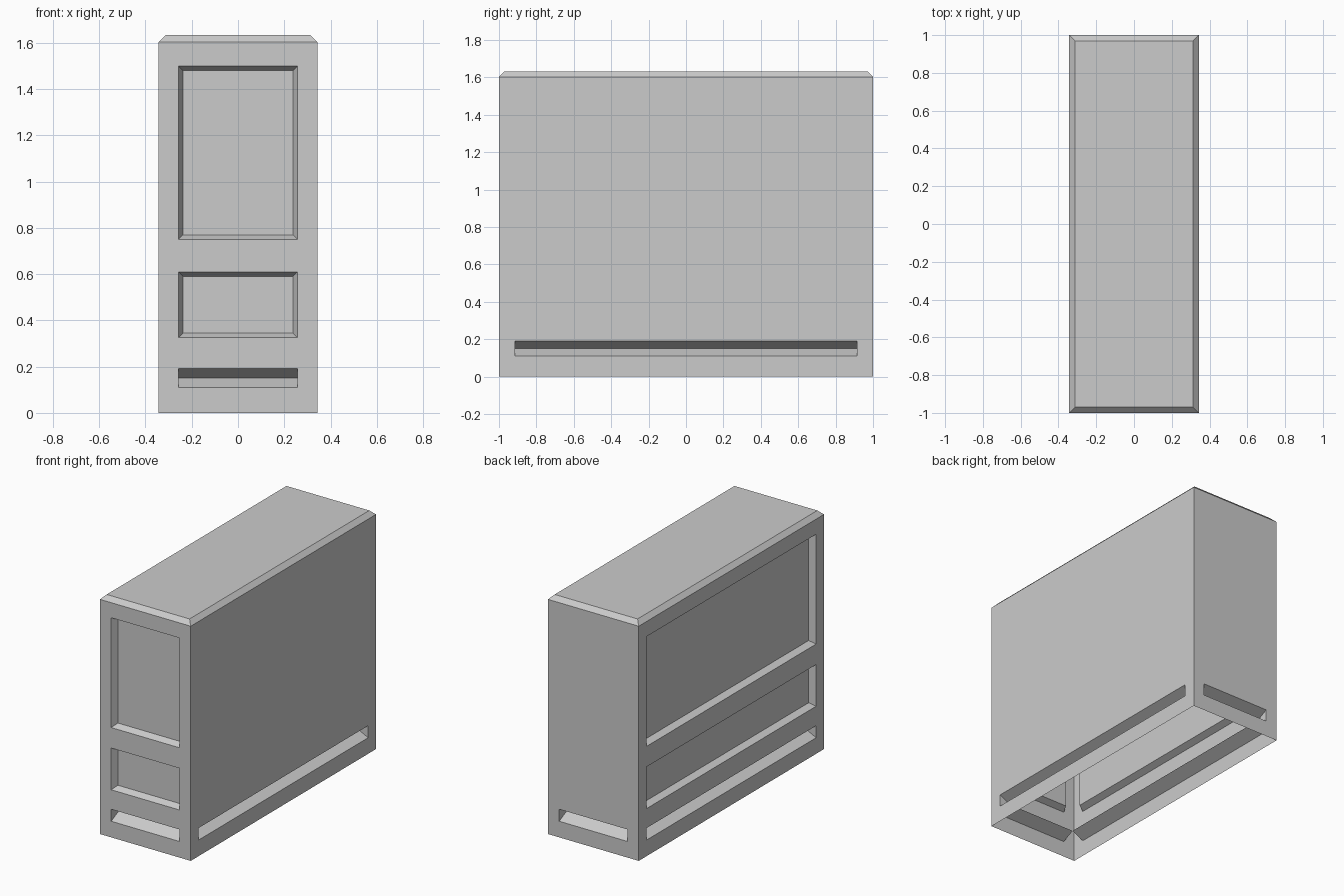
import bpy, bmesh, math
from mathutils import Matrix, Vector

if "Cube" in bpy.data.objects:
    bpy.data.objects.remove(bpy.data.objects["Cube"])

HX, HY = 0.343, 1.0          # half width and half length
EAVE, TOP, CHAMFER = 1.603, 1.633, 0.03
MARGIN = 0.085               # border left around every recess
GROOVE = (0.11, 0.192)
PANELS = [(0.325, 0.61), (0.75, 1.50)]
BEVEL, PANEL_DEPTH = 0.02, 0.043

bm = bmesh.new()


def add_wall(angle, half, dist, panels):
    """One thin wall with a V groove near the floor and bevelled recessed panels."""
    rot = Matrix.Rotation(math.radians(angle), 3, 'Z')

    def face(*pts):
        bm.faces.new([bm.verts.new(rot @ Vector((u, d - dist, z))) for u, d, z in pts])

    def rect(u0, u1, z0, z1):
        face((u0, 0, z0), (u1, 0, z0), (u1, 0, z1), (u0, 0, z1))

    w = half - MARGIN
    # side borders
    rect(-half, -w, 0, EAVE)
    rect(w, half, 0, EAVE)
    # plain strips between the recesses
    levels = [0]
    for a, b in [GROOVE] + panels:
        levels += [a, b]
    levels.append(EAVE)
    for a, b in zip(levels[::2], levels[1::2]):
        rect(-w, w, a, b)
    # V groove with triangular end caps
    a, b = GROOVE
    m = (a + b) / 2
    face((-w, 0, a), (w, 0, a), (w, MARGIN, m), (-w, MARGIN, m))
    face((-w, MARGIN, m), (w, MARGIN, m), (w, 0, b), (-w, 0, b))
    face((-w, 0, a), (-w, MARGIN, m), (-w, 0, b))
    face((w, 0, a), (w, 0, b), (w, MARGIN, m))
    # recessed panels: four sloped sides and a flat back
    for a, b in panels:
        v = w - BEVEL
        outer = [(-w, 0, a), (w, 0, a), (w, 0, b), (-w, 0, b)]
        inner = [(-v, PANEL_DEPTH, a + BEVEL), (v, PANEL_DEPTH, a + BEVEL),
                 (v, PANEL_DEPTH, b - BEVEL), (-v, PANEL_DEPTH, b - BEVEL)]
        for i in range(4):
            j = (i + 1) % 4
            face(outer[i], outer[j], inner[j], inner[i])
        face(*inner)


# front, right, back and left walls; only front and left carry panels
add_wall(0, HX, HY, PANELS)
add_wall(90, HY, HX, [])
add_wall(180, HX, HY, [])
add_wall(270, HY, HX, PANELS)

# chamfered roof, underside of the cabinet stays open
corners = [(-1, -1), (1, -1), (1, 1), (-1, 1)]
low = [bm.verts.new((sx * HX, sy * HY, EAVE)) for sx, sy in corners]
high = [bm.verts.new((sx * (HX - CHAMFER), sy * (HY - CHAMFER), TOP)) for sx, sy in corners]
for i in range(4):
    j = (i + 1) % 4
    bm.faces.new((low[i], low[j], high[j], high[i]))
bm.faces.new(high)

bmesh.ops.remove_doubles(bm, verts=bm.verts, dist=0.0005)
mesh = bpy.data.meshes.new("cabinet_shell")
bm.to_mesh(mesh)
bm.free()
bpy.context.collection.objects.link(bpy.data.objects.new("cabinet_shell", mesh))
